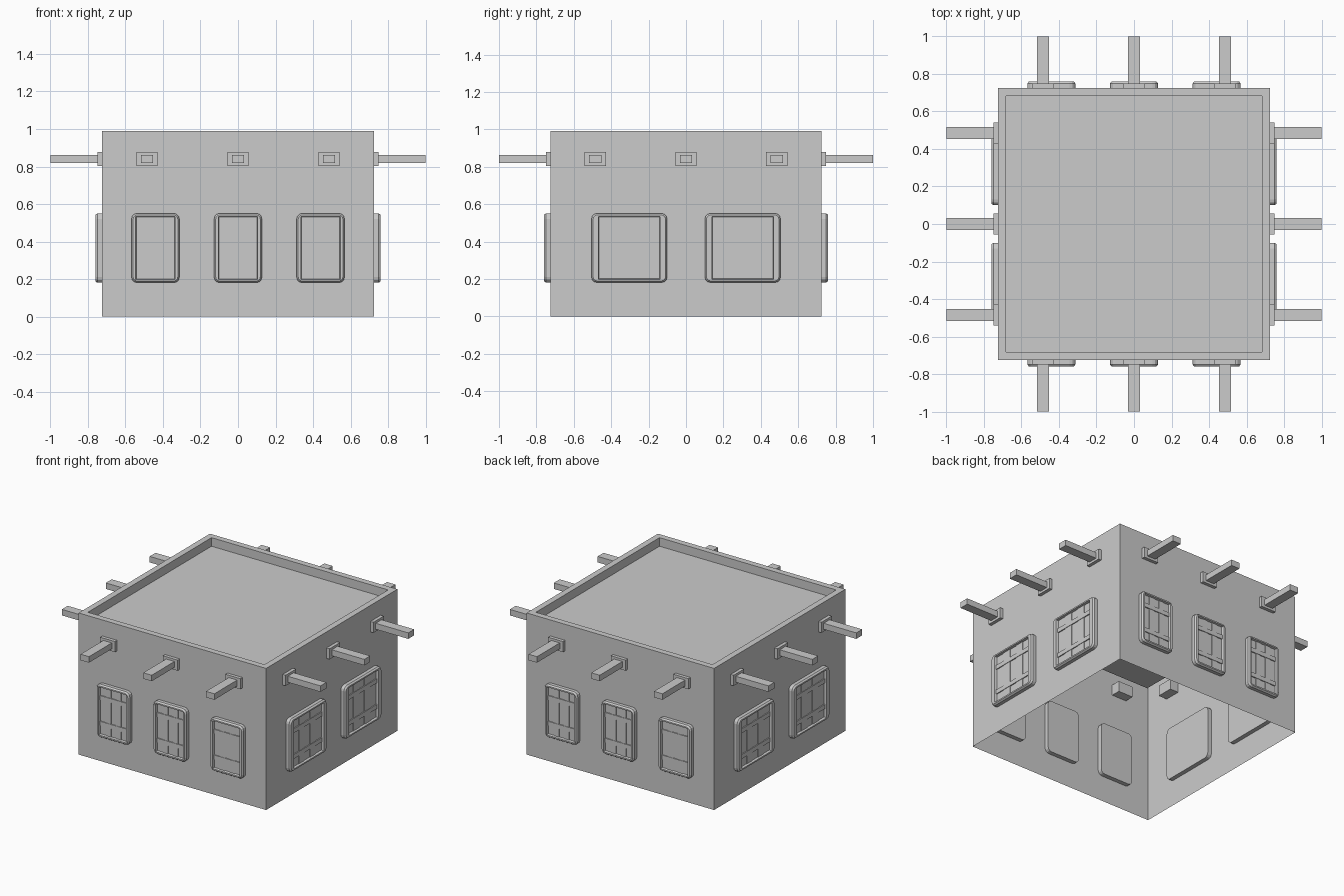
import bpy, bmesh
from math import sin, cos, pi
from mathutils import Matrix, Vector

if "Cube" in bpy.data.objects:
    bpy.data.objects.remove(bpy.data.objects["Cube"])

H = 0.725  # half width of the house


def finish(bm, name, angle=0.0):
    """Turn a bmesh into an object, rotated round z to the wanted wall."""
    bmesh.ops.transform(bm, matrix=Matrix.Rotation(angle, 4, 'Z'), verts=bm.verts)
    me = bpy.data.meshes.new(name)
    bm.to_mesh(me)
    bm.free()
    ob = bpy.data.objects.new(name, me)
    bpy.context.collection.objects.link(ob)
    return ob


def add_box(bm, u0, u1, d0, d1, z0, z1):
    """Box on the front wall: u along the wall, d outwards from its surface."""
    m = Matrix.Translation(((u0 + u1) / 2, -H - (d0 + d1) / 2, (z0 + z1) / 2))
    m = m @ Matrix.Diagonal((u1 - u0, d1 - d0, z1 - z0, 1))
    bmesh.ops.create_cube(bm, size=1, matrix=m)


def rounded_loop(bm, u, z, w, h, r, d, k=4):
    """Ring of vertices forming a rounded rectangle at depth d."""
    ring = []
    for q, (sx, sz) in enumerate([(1, 1), (-1, 1), (-1, -1), (1, -1)]):
        for i in range(k):
            a = q * pi / 2 + i / (k - 1) * pi / 2
            ring.append(bm.verts.new((u + sx * (w / 2 - r) + r * cos(a), -H - d,
                                      z + sz * (h / 2 - r) + r * sin(a))))
    return ring


def window(name, u, w, ow, angle):
    z, h, oh = 0.366, 0.37, 0.335
    bm = bmesh.new()
    # frame: back, side, chamfer, front rim, opening
    rings = [rounded_loop(bm, u, z, w, h, 0.03, -0.03),
             rounded_loop(bm, u, z, w, h, 0.03, 0.024),
             rounded_loop(bm, u, z, w - 0.016, h - 0.016, 0.025, 0.035),
             rounded_loop(bm, u, z, ow, oh, 0.001, 0.035),
             rounded_loop(bm, u, z, ow - 0.006, oh - 0.006, 0.001, 0.018)]
    for a, b in zip(rings, rings[1:]):
        for i in range(len(a)):
            j = (i + 1) % len(a)
            bm.faces.new((a[i], a[j], b[j], b[i]))
    bm.faces.new(rings[0])
    bm.faces.new(rings[-1])
    bmesh.ops.recalc_face_normals(bm, faces=bm.faces)
    finish(bm, name + "_frame", angle)
    # shallow lattice over the pane
    bm = bmesh.new()
    for s in (-1, 1):
        c = u + s * 0.185 * ow
        add_box(bm, c - 0.095 * ow, c + 0.095 * ow, 0.014, 0.022, z - oh / 2 + 0.003, z + oh / 2 - 0.003)
        c = z + s * 0.09
        add_box(bm, u - ow / 2 + 0.003, u + ow / 2 - 0.003, 0.014, 0.025, c - 0.015, c + 0.015)
    finish(bm, name + "_lattice", angle)


# house shell: open underneath, with a sunken flat roof behind a parapet
bm = bmesh.new()
bmesh.ops.create_cube(bm, size=1, matrix=Matrix.Translation((0, 0, 0.495)) @ Matrix.Diagonal((2 * H, 2 * H, 0.99, 1)))
bm.faces.ensure_lookup_table()
bottom = [f for f in bm.faces if f.normal.z < -0.5]
bmesh.ops.delete(bm, geom=bottom, context='FACES_ONLY')
top = [f for f in bm.faces if f.normal.z > 0.5][0]
bmesh.ops.inset_region(bm, faces=[top], thickness=0.06)
floor = bmesh.ops.extrude_face_region(bm, geom=[top])
bmesh.ops.translate(bm, vec=Vector((0, 0, -0.06)), verts=[v for v in floor['geom'] if isinstance(v, bmesh.types.BMVert)])
if top.is_valid:
    bmesh.ops.delete(bm, geom=[top], context='FACES_ONLY')
bmesh.ops.recalc_face_normals(bm, faces=bm.faces)
finish(bm, "house_walls_and_roof")

# windows and roof beams on all four walls
for n, side in enumerate(("front", "right", "back", "left")):
    angle = n * pi / 2
    if n % 2 == 0:
        spots, w, ow = (-0.44, 0.0, 0.44), 0.255, 0.21
    else:
        spots, w, ow = (-0.303, 0.303), 0.405, 0.33
    for i, u in enumerate(spots):
        window(f"{side}_window_{i + 1}", u, w, ow, angle)
    for i, u in enumerate((-0.485, 0.0, 0.485)):
        bm = bmesh.new()
        add_box(bm, u - 0.0325, u + 0.0325, 0.0, 1 - H, 0.82, 0.862)
        finish(bm, f"{side}_beam_{i + 1}", angle)
        bm = bmesh.new()
        add_box(bm, u - 0.057, u + 0.057, -0.065, 0.023, 0.804, 0.878)
        finish(bm, f"{side}_beam_plate_{i + 1}", angle)
